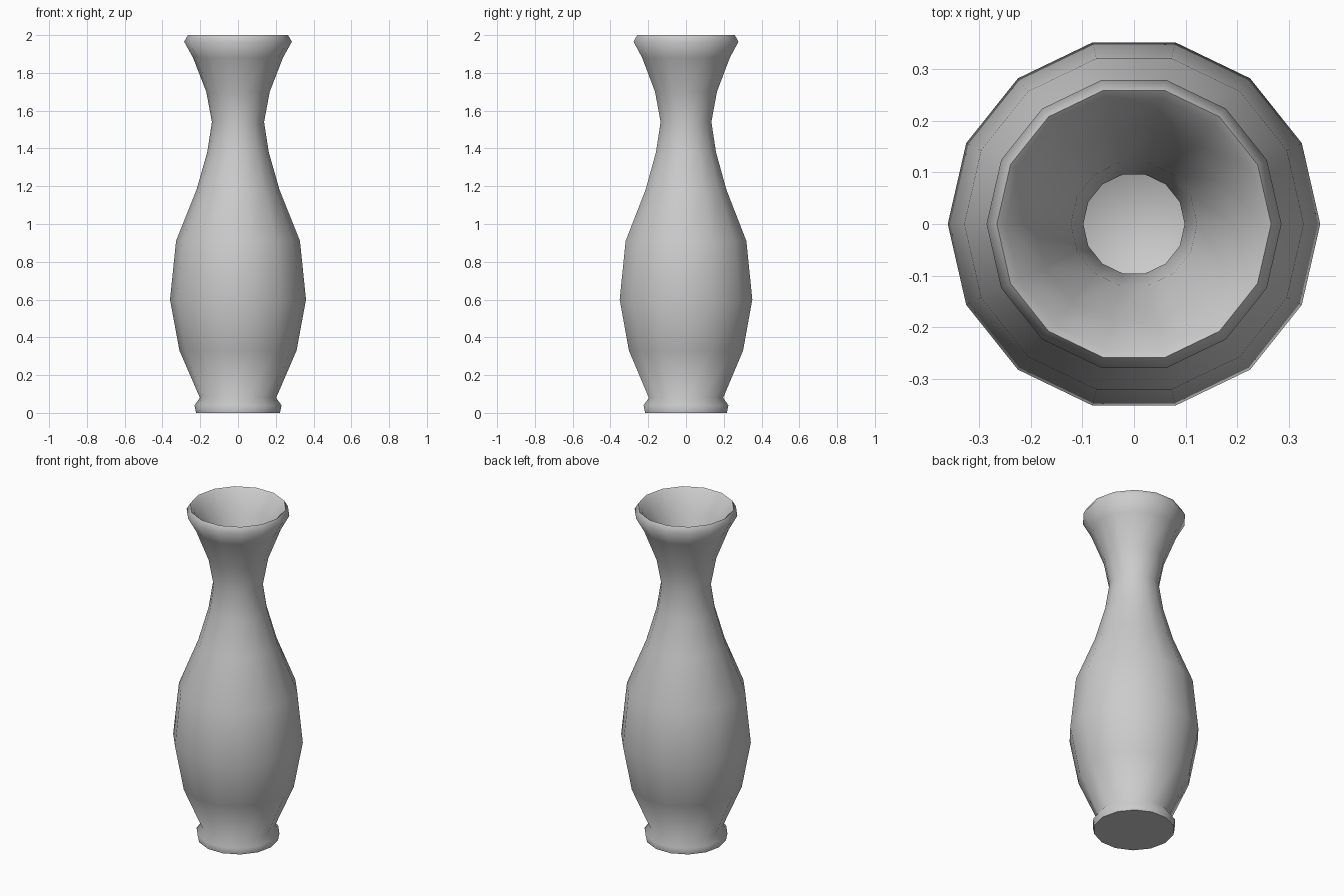
import bpy, bmesh, math

if "Cube" in bpy.data.objects:
    bpy.data.objects.remove(bpy.data.objects["Cube"])

SIDES = 14

# Outer wall: foot, belly, neck and flared lip as (radius, height)
outer = [(0.222, 0.0), (0.23, 0.04), (0.202, 0.08), (0.31, 0.33), (0.36, 0.60),
         (0.328, 0.91), (0.22, 1.18), (0.163, 1.38), (0.138, 1.54),
         (0.168, 1.70), (0.238, 1.88), (0.285, 1.965), (0.265, 2.0)]
# Inner wall: from the lip down through the throat to the floor
inner = [(0.248, 1.985), (0.192, 1.88), (0.122, 1.71), (0.098, 1.54),
         (0.122, 1.37), (0.18, 1.16), (0.287, 0.89), (0.318, 0.60),
         (0.27, 0.35), (0.165, 0.11)]


def lathe(name, profile):
    bm = bmesh.new()
    rings = []
    for r, z in profile:
        rings.append([bm.verts.new((r * math.cos(2 * math.pi * i / SIDES),
                                    r * math.sin(2 * math.pi * i / SIDES), z))
                      for i in range(SIDES)])
    for a, b in zip(rings, rings[1:]):
        for i in range(SIDES):
            j = (i + 1) % SIDES
            bm.faces.new((a[i], a[j], b[j], b[i]))
    # Underside and inside floor
    bm.faces.new(rings[0][::-1])
    bm.faces.new(rings[-1])
    bmesh.ops.recalc_face_normals(bm, faces=bm.faces[:])
    mesh = bpy.data.meshes.new(name)
    bm.to_mesh(mesh)
    bm.free()
    obj = bpy.data.objects.new(name, mesh)
    bpy.context.collection.objects.link(obj)
    return obj


vase = lathe("vase", outer + inner)
bpy.context.view_layer.objects.active = vase
vase.select_set(True)
bpy.ops.object.shade_smooth_by_angle(angle=math.radians(75))
